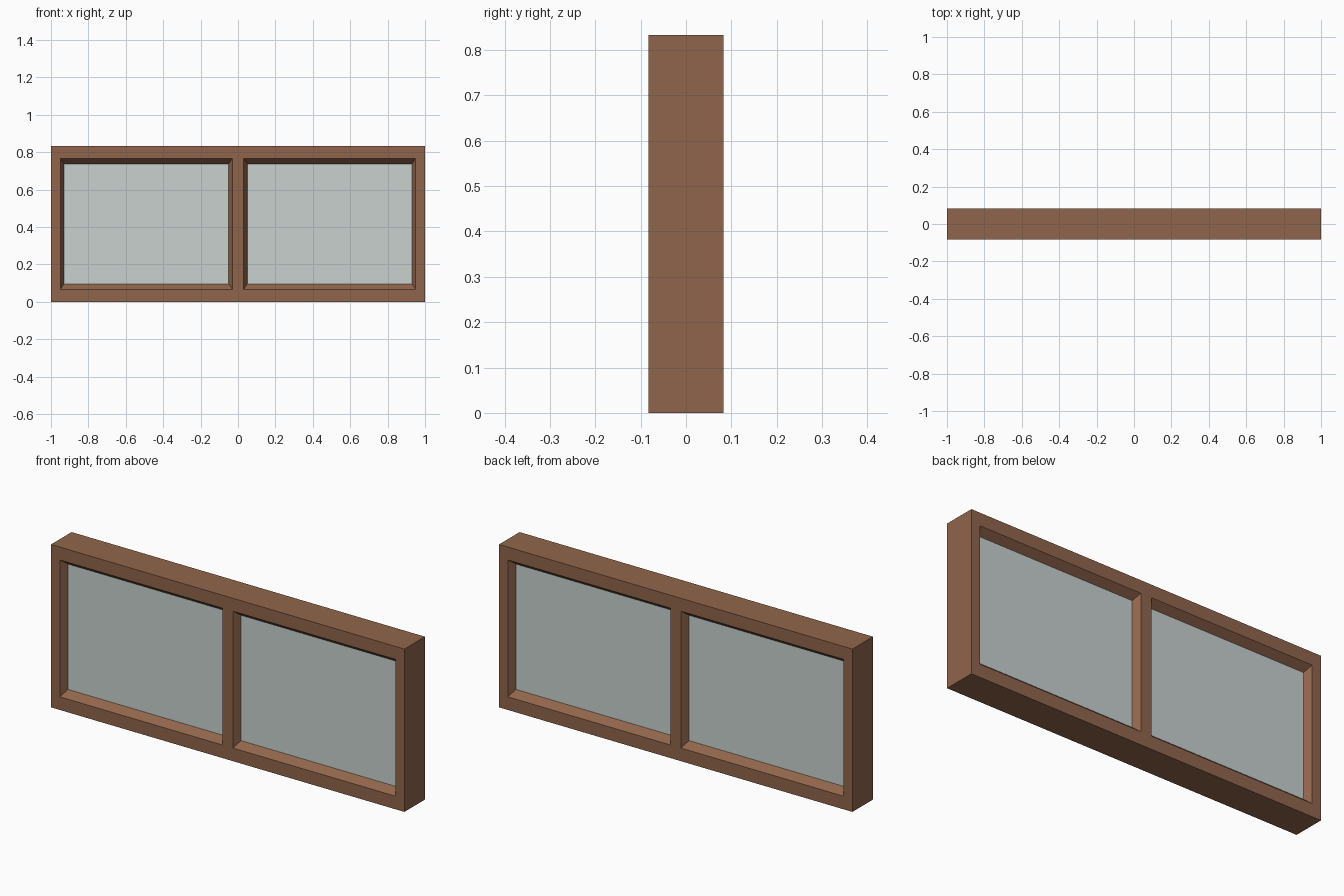
import bpy, bmesh

if "Cube" in bpy.data.objects:
    bpy.data.objects.remove(bpy.data.objects["Cube"])

W, H, D = 1.0, 0.833, 0.083          # half width, height, half depth
G = 0.047                            # half thickness of the glass
OPEN = (0.03, 0.95, 0.067, 0.767)    # right opening at the outer face: x0, x1, z0, z1
PANE = (0.05, 0.93, 0.097, 0.738)    # right pane, inside the sloped reveal


def material(name, rgb):
    m = bpy.data.materials.new(name)
    m.diffuse_color = (*rgb, 1)
    m.use_nodes = True
    m.node_tree.nodes["Principled BSDF"].inputs["Base Color"].default_value = m.diffuse_color
    return m


def add_object(name, bm, mat):
    bmesh.ops.remove_doubles(bm, verts=bm.verts, dist=1e-5)
    bmesh.ops.recalc_face_normals(bm, faces=bm.faces)
    me = bpy.data.meshes.new(name)
    bm.to_mesh(me)
    bm.free()
    me.materials.append(mat)
    ob = bpy.data.objects.new(name, me)
    bpy.context.collection.objects.link(ob)
    return ob


def mirrored(rect):
    x0, x1, z0, z1 = rect
    return (-x1, -x0, z0, z1)


def ring(rect, y):
    x0, x1, z0, z1 = rect
    return [(x0, y, z0), (x1, y, z0), (x1, y, z1), (x0, y, z1)]


def bridge(bm, a, b):
    n = len(a)
    for i in range(n):
        j = (i + 1) % n
        bm.faces.new([bm.verts.new(p) for p in (a[i], a[j], b[j], b[i])])


wood = material("brown frame", (0.279, 0.130, 0.072))
glass = material("pale glass", (0.578, 0.638, 0.624))

# Frame: front and back faces with two openings, outer walls, sloped reveals
bm = bmesh.new()
xs = [-W, -OPEN[1], -OPEN[0], OPEN[0], OPEN[1], W]
zs = [0, OPEN[2], OPEN[3], H]
for y in (-D, D):
    for i in range(5):
        for k in range(3):
            if k == 1 and i in (1, 3):
                continue
            cell = ring((xs[i], xs[i + 1], zs[k], zs[k + 1]), y)
            bm.faces.new([bm.verts.new(p) for p in cell])
outline = ([(x, 0) for x in xs] + [(W, z) for z in zs[1:]]
           + [(x, H) for x in xs[-2::-1]] + [(-W, z) for z in zs[-2:0:-1]])
bridge(bm, [(x, -D, z) for x, z in outline], [(x, D, z) for x, z in outline])
for hole, pane in ((OPEN, PANE), (mirrored(OPEN), mirrored(PANE))):
    bridge(bm, ring(hole, -D), ring(pane, -G))
    bridge(bm, ring(pane, -G), ring(pane, G))
    bridge(bm, ring(pane, G), ring(hole, D))
add_object("window_frame", bm, wood)

# Glass panes
for name, pane in (("right_pane", PANE), ("left_pane", mirrored(PANE))):
    bm = bmesh.new()
    bridge(bm, ring(pane, -G), ring(pane, G))
    for y in (-G, G):
        bm.faces.new([bm.verts.new(p) for p in ring(pane, y)])
    add_object(name, bm, glass)
